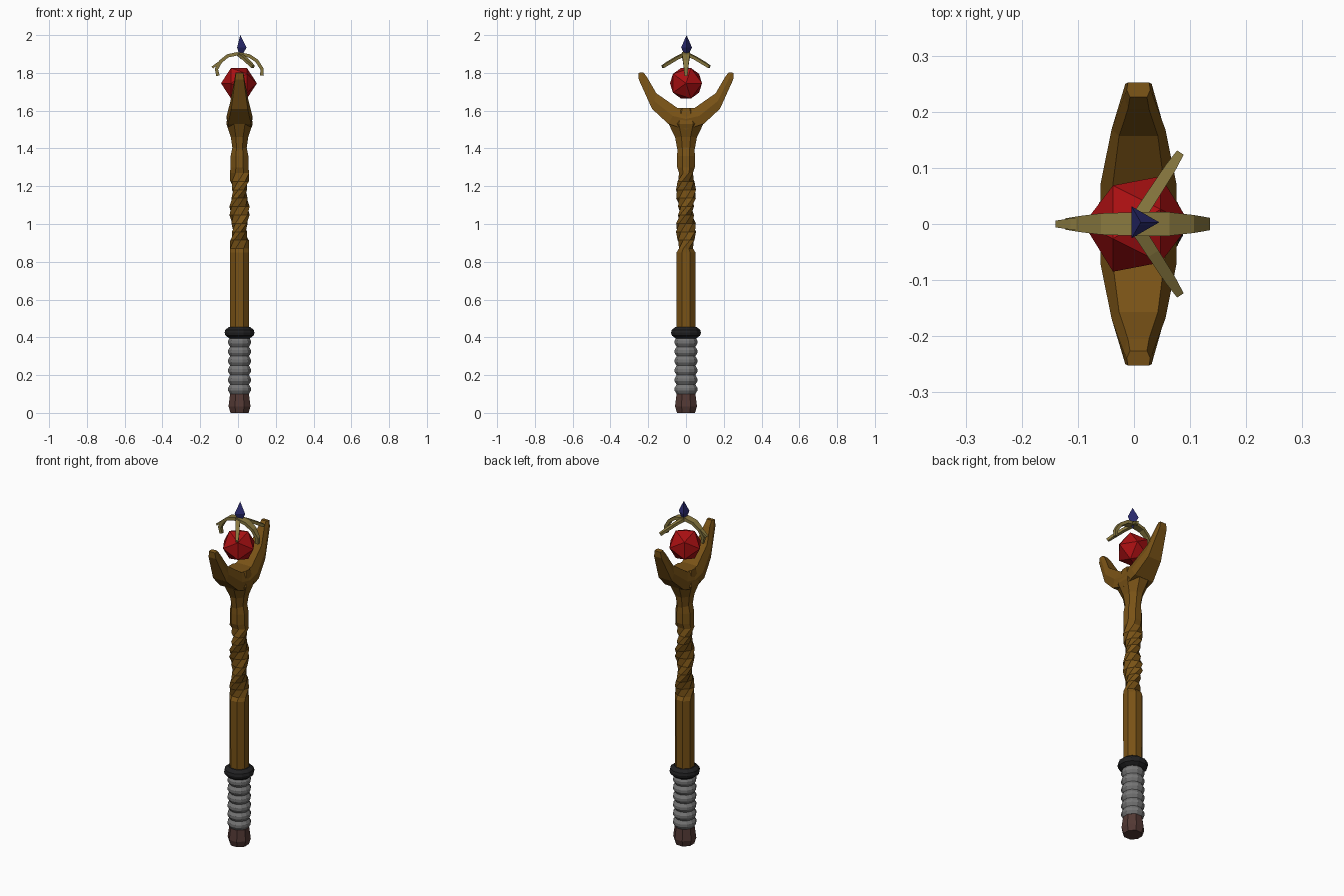
import bpy, bmesh, math
from mathutils import Vector, Matrix

cube = bpy.data.objects.get("Cube")
if cube:
    bpy.data.objects.remove(cube, do_unlink=True)

CX = 0.008  # axis of the staff


def material(name, rgb):
    m = bpy.data.materials.new(name)
    m.use_nodes = True
    m.diffuse_color = (*rgb, 1)
    m.node_tree.nodes["Principled BSDF"].inputs["Base Color"].default_value = (*rgb, 1)
    return m


WOOD = material("golden brown wood", (0.19, 0.085, 0.008))
POMMEL = material("dark brown", (0.085, 0.04, 0.034))
GREY = material("grey wrap", (0.18, 0.18, 0.18))
BLACK = material("black metal", (0.015, 0.015, 0.016))
RED = material("red gem", (0.40, 0.005, 0.006))
GOLD = material("old gold", (0.25, 0.19, 0.05))
BLUE = material("deep blue crystal", (0.025, 0.025, 0.17))


def finish(bm, name, mat):
    bmesh.ops.recalc_face_normals(bm, faces=bm.faces)
    mesh = bpy.data.meshes.new(name)
    bm.to_mesh(mesh)
    bm.free()
    mesh.materials.append(mat)
    ob = bpy.data.objects.new(name, mesh)
    bpy.context.collection.objects.link(ob)
    return ob


def loft(name, rings, mat):
    """Skin a list of equally long point rings and cap both ends."""
    bm = bmesh.new()
    loops = [[bm.verts.new(p) for p in ring] for ring in rings]
    n = len(rings[0])
    for a, b in zip(loops, loops[1:]):
        for i in range(n):
            j = (i + 1) % n
            bm.faces.new((a[i], a[j], b[j], b[i]))
    bm.faces.new(loops[0])
    bm.faces.new(loops[-1])
    return finish(bm, name, mat)


def ring(z, rx, ry=None, sides=8, turn=0.0):
    """Polygon with flat sides to the front; half widths rx, ry; turned about z."""
    ry = rx if ry is None else ry
    k = 1 / math.cos(math.pi / sides)
    rot = Matrix.Rotation(turn, 3, 'Z')
    pts = []
    for i in range(sides):
        a = 2 * math.pi * (i + 0.5) / sides
        pts.append(rot @ Vector((k * rx * math.cos(a), k * ry * math.sin(a), 0)) + Vector((CX, 0, z)))
    return pts


# Handle: pommel, ribbed grip and collar
loft("pommel", [ring(z, r) for z, r in ((0, 0.048), (0.035, 0.058), (0.1, 0.05))], POMMEL)
ribs = 6
step = 0.3 / ribs
grip = []
for i in range(ribs):
    z = 0.1 + i * step
    grip += [ring(z, 0.05, sides=12), ring(z + 0.35 * step, 0.06, sides=12),
             ring(z + 0.65 * step, 0.06, sides=12)]
grip.append(ring(0.4, 0.05, sides=12))
loft("grip", grip, GREY)
collar = ((0.395, 0.055), (0.41, 0.075), (0.425, 0.079), (0.44, 0.075), (0.455, 0.055))
loft("collar", [ring(z, r, sides=12) for z, r in collar], BLACK)

# Shaft: straight, then twisted, then straight up to the neck
shaft = [ring(0.44, 0.049), ring(0.85, 0.05)]
steps = 9
for i in range(steps + 1):
    t = i / steps
    shaft.append(ring(0.87 + 0.4 * t, 0.051, 0.037, turn=2 * math.pi * t))
shaft += [ring(1.3, 0.047, turn=2 * math.pi), ring(1.36, 0.047), ring(1.41, 0.037, 0.045)]
loft("shaft", shaft, WOOD)

# Neck flaring into the fork
loft("fork_neck", [ring(1.39, 0.036, 0.045), ring(1.46, 0.046, 0.058),
                   ring(1.53, 0.07, 0.092), ring(1.614, 0.056, 0.045)], WOOD)

# Fork arms: outer (y, z), inner (y, z), half width
sections = (((0.0, 1.5), (0.0, 1.612), 0.068),
            ((0.094, 1.53), (0.045, 1.614), 0.068),
            ((0.18, 1.61), (0.157, 1.692), 0.048),
            ((0.25, 1.765), (0.205, 1.775), 0.026),
            ((0.252, 1.8), (0.226, 1.803), 0.021))
for side, label in ((-1, "front"), (1, "back")):
    rings = []
    for (oy, oz), (iy, iz), w in sections:
        my, mz = (oy + iy) / 2, (oz + iz) / 2
        outline = ((oy, oz, -0.9), (oy, oz, 0.9), (my, mz, 1),
                   (iy, iz, 0.72), (iy, iz, -0.72), (my, mz, -1))
        rings.append([(CX + w * f, side * y, z) for y, z, f in outline])
    loft("fork_arm_" + label, rings, WOOD)

# Gem with its long axis across the staff
bm = bmesh.new()
bmesh.ops.create_icosphere(bm, subdivisions=1, radius=0.095)
for v in bm.verts:
    x, y, z = v.co
    v.co = (z + 0.005, x, y + 1.745)
finish(bm, "gem", RED)


# Crown claws: path of (distance from the axis, z, half width), swung by an angle
def claw(name, path, angle, thick=0.009):
    rot = Matrix.Rotation(math.radians(angle), 3, 'Z')
    pts = [Vector((r, 0, z)) for r, z, w in path]
    rings = []
    for i, (p, (r, z, w)) in enumerate(zip(pts, path)):
        d = (pts[min(i + 1, len(pts) - 1)] - pts[max(i - 1, 0)]).normalized()
        up = Vector((-d.z, 0, d.x)) * thick
        s = Vector((0, w, 0))
        rings.append([rot @ q for q in (p + up + s, p + up - s, p - up - s, p - up + s)])
    loft(name, rings, GOLD)


claw("claw_left", ((0, 1.902, 0.021), (0.06, 1.89, 0.021), (0.1, 1.863, 0.016),
                   (0.127, 1.82, 0.011), (0.126, 1.785, 0.008)), 0)
claw("claw_right", ((0, 1.902, 0.021), (0.055, 1.89, 0.019), (0.092, 1.86, 0.014),
                    (0.114, 1.82, 0.01), (0.106, 1.785, 0.007)), 180)
claw("claw_right_barb", ((0.085, 1.862, 0.012), (0.11, 1.848, 0.01), (0.136, 1.828, 0.006)), 180, 0.006)
for sign, label in ((-1, "front"), (1, "back")):
    claw("claw_" + label, ((0.005, 1.9, 0.012), (0.06, 1.878, 0.011),
                           (0.115, 1.85, 0.01), (0.148, 1.832, 0.007)), sign * 57, 0.008)

# Crystal: three-sided spike above and below its widest point
bm = bmesh.new()
centre = Vector((0.012, 0.003, 1.935))
waist = [bm.verts.new(centre + Vector((0.033 * math.cos(a), 0.033 * math.sin(a), 0)))
         for a in (0, 2 * math.pi / 3, 4 * math.pi / 3)]
for z in (2.0, 1.872):
    tip = bm.verts.new((centre.x, centre.y, z))
    for i in range(3):
        bm.faces.new((waist[i], waist[(i + 1) % 3], tip))
finish(bm, "crystal", BLUE)
